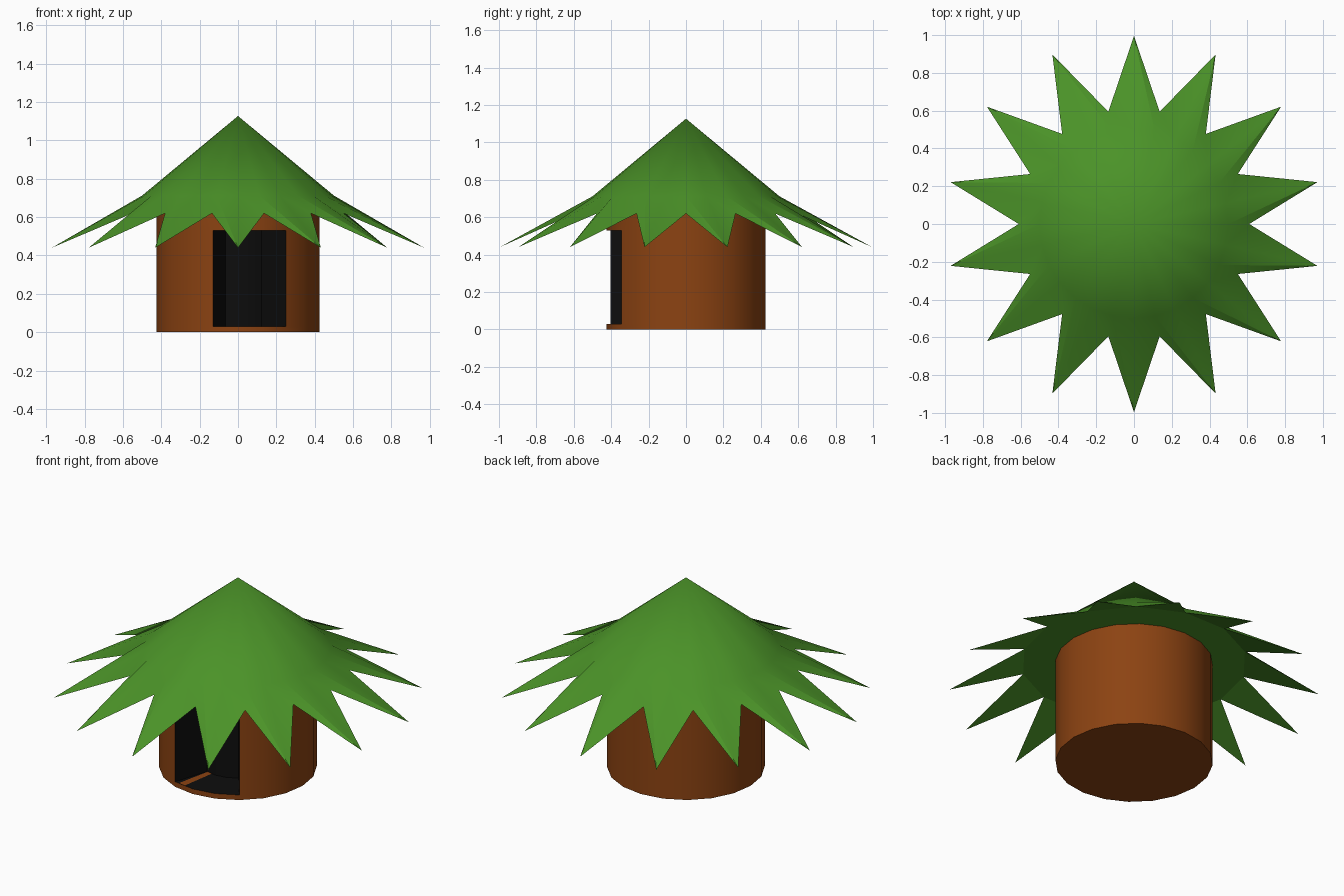
import bpy, bmesh, math

if "Cube" in bpy.data.objects:
    bpy.data.objects.remove(bpy.data.objects["Cube"])


def material(name, rgb):
    m = bpy.data.materials.new(name)
    m.diffuse_color = (*rgb, 1)
    m.use_nodes = True
    m.node_tree.nodes["Principled BSDF"].inputs["Base Color"].default_value = m.diffuse_color
    return m


BROWN = material("mud brown", (0.262, 0.056, 0.006))
GREEN = material("leaf green", (0.070, 0.290, 0.021))
BLACK = material("doorway black", (0.004, 0.004, 0.004))


def polar(r, deg, z):
    a = math.radians(deg)
    return (r * math.cos(a), r * math.sin(a), z)


def finish(name, bm, mat, outward=True, angle=30):
    bmesh.ops.remove_doubles(bm, verts=bm.verts, dist=1e-5)
    if outward:
        bmesh.ops.recalc_face_normals(bm, faces=bm.faces)
    me = bpy.data.meshes.new(name)
    bm.to_mesh(me)
    bm.free()
    me.materials.append(mat)
    ob = bpy.data.objects.new(name, me)
    bpy.context.collection.objects.link(ob)
    bpy.ops.object.select_all(action='DESELECT')
    ob.select_set(True)
    bpy.context.view_layer.objects.active = ob
    bpy.ops.object.shade_smooth_by_angle(angle=math.radians(angle))
    return ob


def face(bm, pts):
    return bm.faces.new([bm.verts.new(p) for p in pts])


R, SIDES, STEP = 0.425, 20, 18
SILL, LINTEL, TOP = 0.03, 0.53, 0.62
DOOR = (-108, -90, -72)          # start angles of the open wall segments
INNER = 0.21                     # radius of the recess back wall

# round wall with the doorway left open
bm = bmesh.new()
for i in range(SIDES):
    a = -108 + i * STEP
    b = a + STEP
    for z0, z1 in ((0, SILL), (SILL, LINTEL), (LINTEL, TOP)):
        if z0 == SILL and a in DOOR:
            continue
        face(bm, [polar(R, a, z0), polar(R, b, z0), polar(R, b, z1), polar(R, a, z1)])
ring = [-108 + i * STEP for i in range(SIDES)]
face(bm, [polar(R, a, 0) for a in reversed(ring)])
face(bm, [polar(R, a, TOP) for a in ring])
finish("round_wall", bm, BROWN)

# dark doorway recess
bm = bmesh.new()
for a in DOOR:
    b = a + STEP
    face(bm, [polar(INNER, a, SILL), polar(INNER, b, SILL), polar(INNER, b, LINTEL), polar(INNER, a, LINTEL)])
    face(bm, [polar(R, a, SILL), polar(R, b, SILL), polar(INNER, b, SILL), polar(INNER, a, SILL)])
    face(bm, [polar(INNER, a, LINTEL), polar(INNER, b, LINTEL), polar(R, b, LINTEL), polar(R, a, LINTEL)])
face(bm, [polar(R, -108, SILL), polar(INNER, -108, SILL), polar(INNER, -108, LINTEL), polar(R, -108, LINTEL)])
face(bm, [polar(INNER, -54, SILL), polar(R, -54, SILL), polar(R, -54, LINTEL), polar(INNER, -54, LINTEL)])
finish("doorway_recess", bm, BLACK, outward=False)

# narrow brown strip on the doorway floor
bm = bmesh.new()
z = SILL + 0.002
face(bm, [polar(0.42, -104, z), polar(0.42, -98, z), polar(INNER, -97, z), polar(INNER, -106, z)])
finish("floor_strip", bm, BROWN, outward=False)

# leaf roof: cone to a ring, then fourteen flatter pointed leaves, closed underneath
bm = bmesh.new()
N = 14
HALF = 180 / N
apex = bm.verts.new((0, 0, 1.127))
mid = [bm.verts.new(polar(0.50, 90 + k * HALF, 0.712)) for k in range(2 * N)]
rim = [bm.verts.new(polar(0.61, 90 + k * HALF, 0.62) if k % 2 else polar(0.996, 90 + k * HALF, 0.44))
       for k in range(2 * N)]
for k in range(2 * N):
    j = (k + 1) % (2 * N)
    bm.faces.new((apex, mid[k], mid[j]))
    tip, valley = (k, j) if k % 2 == 0 else (j, k)
    bm.faces.new((mid[k], rim[k], rim[j]))if k % 2 else bm.faces.new((mid[j], mid[k], rim[j]))
    bm.faces.new((mid[k], rim[j], mid[j])) if k % 2 else bm.faces.new((mid[k], rim[k], rim[j]))
for k in range(0, 2 * N, 2):
    bm.faces.new((rim[k - 1], rim[k + 1], rim[k]))
bm.faces.new([rim[k] for k in range(2 * N - 1, 0, -2)])
finish("leaf_roof", bm, GREEN, angle=24)
